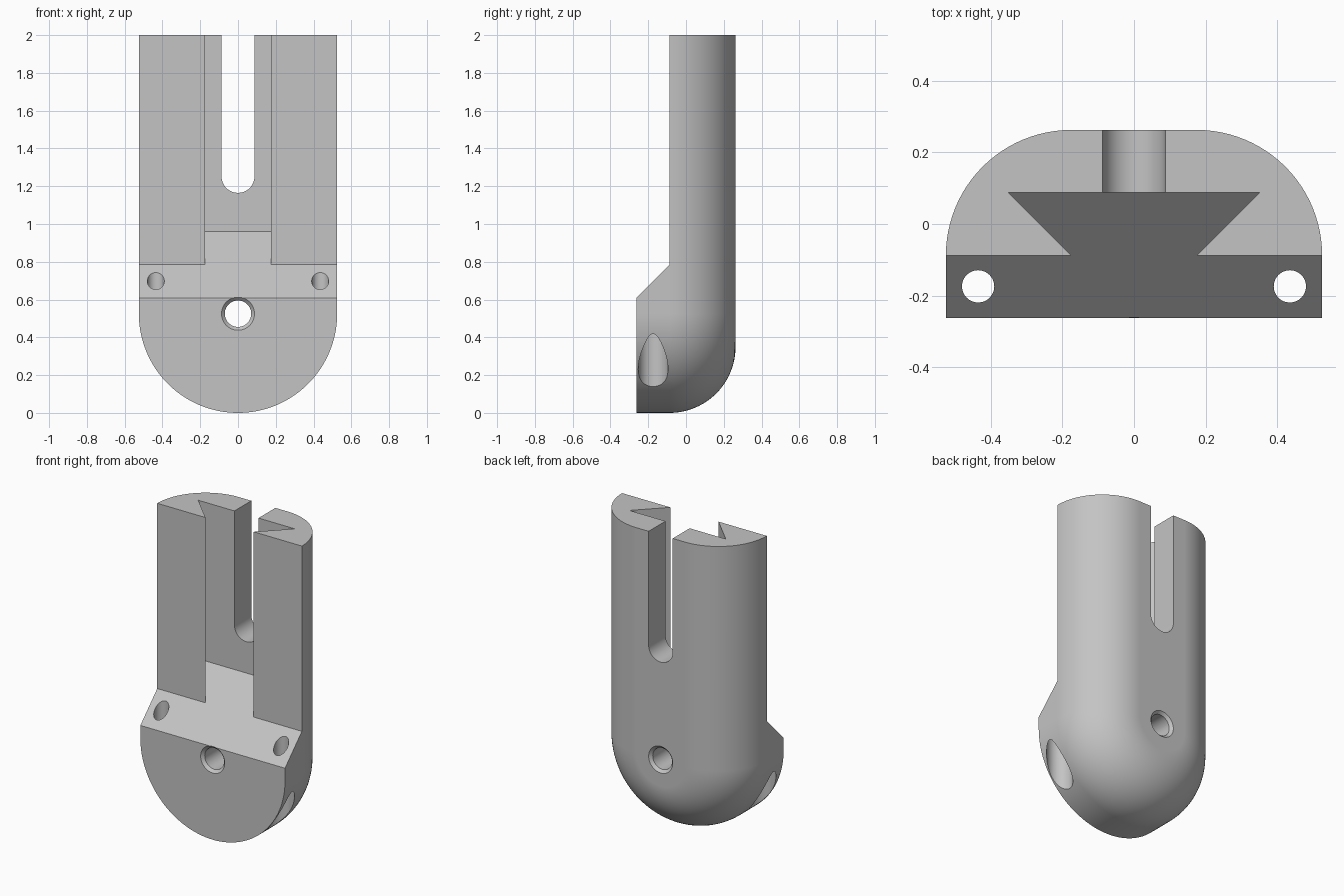
import bpy
import bmesh
from math import cos, sin, pi

old = bpy.data.objects.get("Cube")
if old:
    bpy.data.objects.remove(old, do_unlink=True)

U = 0.0875            # base module: slot and hole radius
HALF_W = 6 * U        # half width and bottom radius
FRONT, BACK = -3 * U, 3 * U
STEP_Y = -U           # plane of the upper front face

grey = bpy.data.materials.new("plain grey")
grey.use_nodes = True
colour = (0.55, 0.55, 0.55, 1)
grey.diffuse_color = colour
grey.node_tree.nodes["Principled BSDF"].inputs["Base Color"].default_value = colour


def loft(name, rings):
    """Closed solid bridged through rings of equal point count."""
    bm = bmesh.new()
    loops = [[bm.verts.new(p) for p in ring] for ring in rings]
    n = len(loops[0])
    for a, b in zip(loops, loops[1:]):
        for i in range(n):
            j = (i + 1) % n
            bm.faces.new((a[i], a[j], b[j], b[i]))
    bm.faces.new(loops[0])
    bm.faces.new(loops[-1])
    bmesh.ops.recalc_face_normals(bm, faces=bm.faces)
    mesh = bpy.data.meshes.new(name)
    bm.to_mesh(mesh)
    bm.free()
    mesh.materials.append(grey)
    obj = bpy.data.objects.new(name, mesh)
    bpy.context.scene.collection.objects.link(obj)
    return obj


def arch(radius, y, centre_z, top, steps):
    """U-shaped outline in the xz plane."""
    arc = [(radius * cos(-pi * i / steps), y, centre_z + radius * sin(-pi * i / steps))
           for i in range(steps + 1)]
    return [(radius, y, top)] + arc + [(-radius, y, top)]


def circle(radius, place, steps=48):
    return [place(radius * cos(2 * pi * i / steps), radius * sin(2 * pi * i / steps))
            for i in range(steps)]


# Body: U outline with a large round-over toward the back
fillet = BACK - STEP_Y
rings = [arch(HALF_W, FRONT, HALF_W, 2, 64)]
for i in range(25):
    t = pi / 2 * i / 24
    rings.append(arch(HALF_W - fillet * (1 - cos(t)), STEP_Y + fillet * sin(t), HALF_W, 2, 64))
body = loft("holder_body", rings)

# Stepped front and dovetail channel, both ending on one 45 degree slope
half = [(0.7, -0.4), (0.7, STEP_Y), (2 * U, STEP_Y), (4 * U, U)]
section = half + [(-x, y) for x, y in reversed(half)]
cutters = [loft("dovetail_cutter", [[(x, y, y + 0.872) for x, y in section],
                                    [(x, y, 2.2) for x, y in section]])]

# Open slot through the back wall
cutters.append(loft("slot_cutter", [arch(U, y, 1.2525, 2.3, 24) for y in (-0.05, 0.5)]))

# Cross hole with a chamfer at each end
chamfer = 0.0175
profile = [(U, -0.4), (U, FRONT), (U - chamfer, FRONT + chamfer),
           (U - chamfer, BACK - chamfer), (U, BACK), (U, 0.4)]
cutters.append(loft("cross_hole_cutter",
                    [circle(r, lambda a, b, y=y: (a, y, HALF_W + b)) for r, y in profile]))

# Vertical screw holes, counterbored from below
for side, label in ((1, "left"), (-1, "right")):
    profile = [(0.079, -0.2), (0.079, 0.52), (0.045, 0.52), (0.045, 1)]
    cutters.append(loft(label + "_screw_hole_cutter",
                        [circle(r, lambda a, b, z=z: (side * 0.435 + a, -0.174 + b, z))
                         for r, z in profile]))

for cutter in cutters:
    cutter.hide_render = True
    mod = body.modifiers.new(cutter.name, "BOOLEAN")
    mod.operation = "DIFFERENCE"
    mod.solver = "EXACT"
    mod.object = cutter

# Bake the cuts and remove the helpers
bpy.context.view_layer.update()
graph = bpy.context.evaluated_depsgraph_get()
result = bpy.data.meshes.new_from_object(body.evaluated_get(graph))
body.modifiers.clear()
body.data = result
for cutter in cutters:
    bpy.data.objects.remove(cutter, do_unlink=True)

# Smooth curves, crisp edges
bpy.ops.object.select_all(action="DESELECT")
body.select_set(True)
bpy.context.view_layer.objects.active = body
bpy.ops.object.shade_smooth_by_angle(angle=pi / 7)
weighted = body.modifiers.new("even_shading", "WEIGHTED_NORMAL")
weighted.keep_sharp = True
